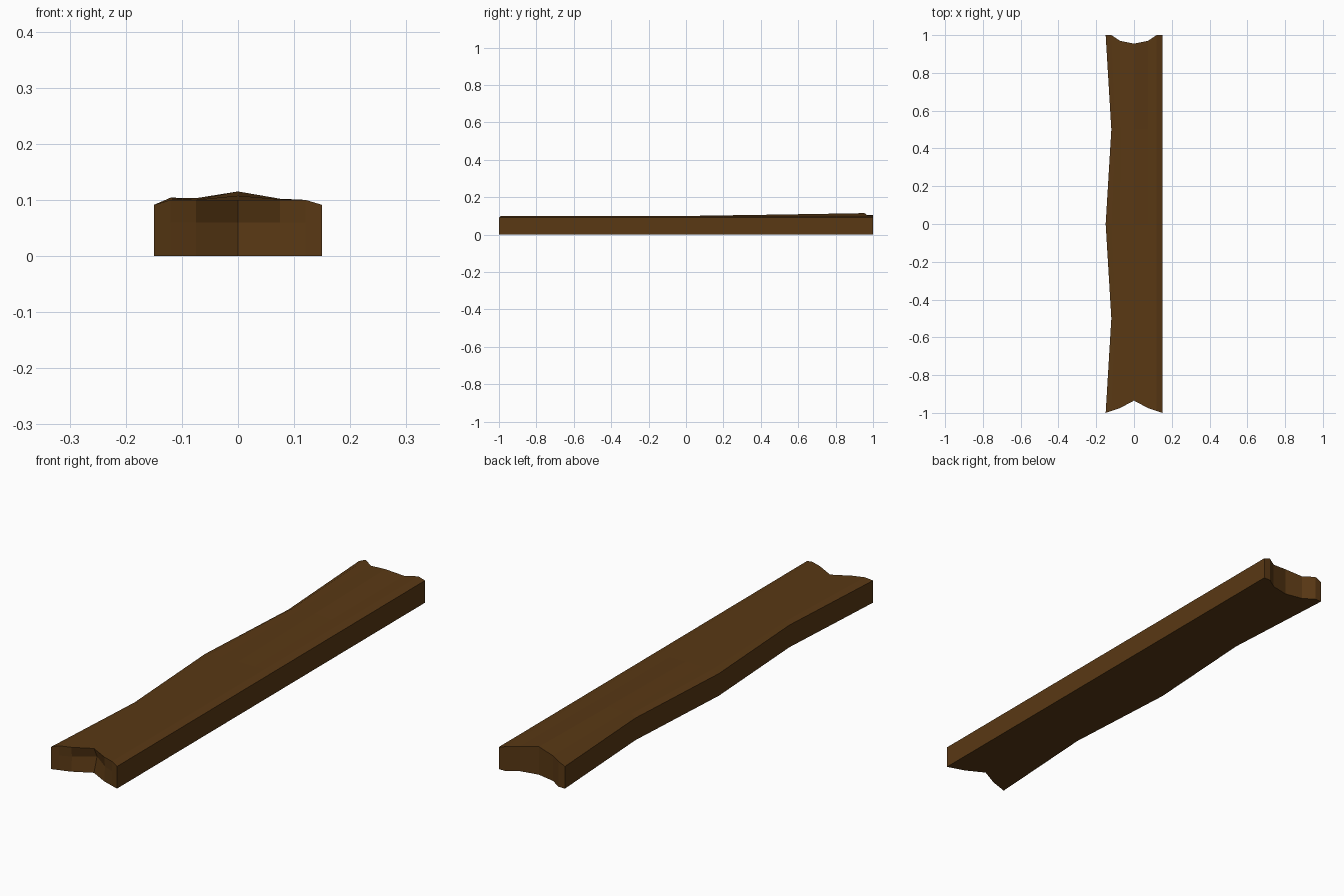
import bpy, bmesh

if "Cube" in bpy.data.objects:
    bpy.data.objects.remove(bpy.data.objects["Cube"])

# Plank layout: columns run across x, stations run along y
COLS = [-0.15, -0.12, -0.075, 0.0, 0.075, 0.12, 0.15]
FRONT = [-1.0, -0.99, -0.975, -0.935, -0.975, -0.99, -1.0]
BACK = [1.0, 1.0, 0.97, 0.955, 0.97, 1.0, 1.0]
RECESS = [0, 0, 0.004, 0.02, 0.004, 0, 0]      # chipped hollow in front end
TOP_FRONT = [0.091, 0.1, 0.1, 0.1, 0.1, 0.1, 0.091]
TOP_BACK = [0.091, 0.104, 0.103, 0.115, 0.102, 0.1, 0.091]
STATIONS = [None, -0.5, 0.0, 0.5, None]
LAST = len(STATIONS) - 1
N = len(COLS)

bm = bmesh.new()


def point(s, c, top):
    x = COLS[c]
    if s in (1, 3):                            # wavy left edge
        x += (0.03, 0.02, 0.005, 0, 0, 0, 0)[c]
    y = FRONT[c] if s == 0 else BACK[c] if s == LAST else STATIONS[s]
    t = max(0, (s - 2) / 2)
    z = TOP_FRONT[c] * (1 - t) + TOP_BACK[c] * t
    return bm.verts.new((x, y, z if top else 0))


top = [[point(s, c, True) for c in range(N)] for s in range(LAST + 1)]
low = [[point(s, c, False) for c in range(N)] for s in range(LAST + 1)]

# Top and underside
for s in range(LAST):
    for c in range(N - 1):
        for g in (top, low):
            bm.faces.new((g[s][c], g[s][c + 1], g[s + 1][c + 1], g[s + 1][c]))
    # Long sides
    for c in (0, N - 1):
        bm.faces.new((low[s][c], low[s + 1][c], top[s + 1][c], top[s][c]))

# Back end
for c in range(N - 1):
    bm.faces.new((low[LAST][c], low[LAST][c + 1], top[LAST][c + 1], top[LAST][c]))

# Front end, hollowed between its lower and upper edges
mid = [low[0][0]] + [bm.verts.new((COLS[c], FRONT[c] + RECESS[c], 0.06))
                     for c in range(1, N - 1)] + [low[0][-1]]
for a, b in ((low[0], mid), (mid, top[0])):
    for c in range(N - 1):
        ring = list(dict.fromkeys((a[c], a[c + 1], b[c + 1], b[c])))
        bm.faces.new(ring)

bmesh.ops.recalc_face_normals(bm, faces=bm.faces)
mesh = bpy.data.meshes.new("plank")
bm.to_mesh(mesh)
bm.free()
plank = bpy.data.objects.new("plank", mesh)
bpy.context.collection.objects.link(plank)

wood = bpy.data.materials.new("dark_wood")
wood.diffuse_color = (0.1, 0.04, 0.007, 1)
wood.use_nodes = True
wood.node_tree.nodes["Principled BSDF"].inputs["Base Color"].default_value = wood.diffuse_color
mesh.materials.append(wood)
